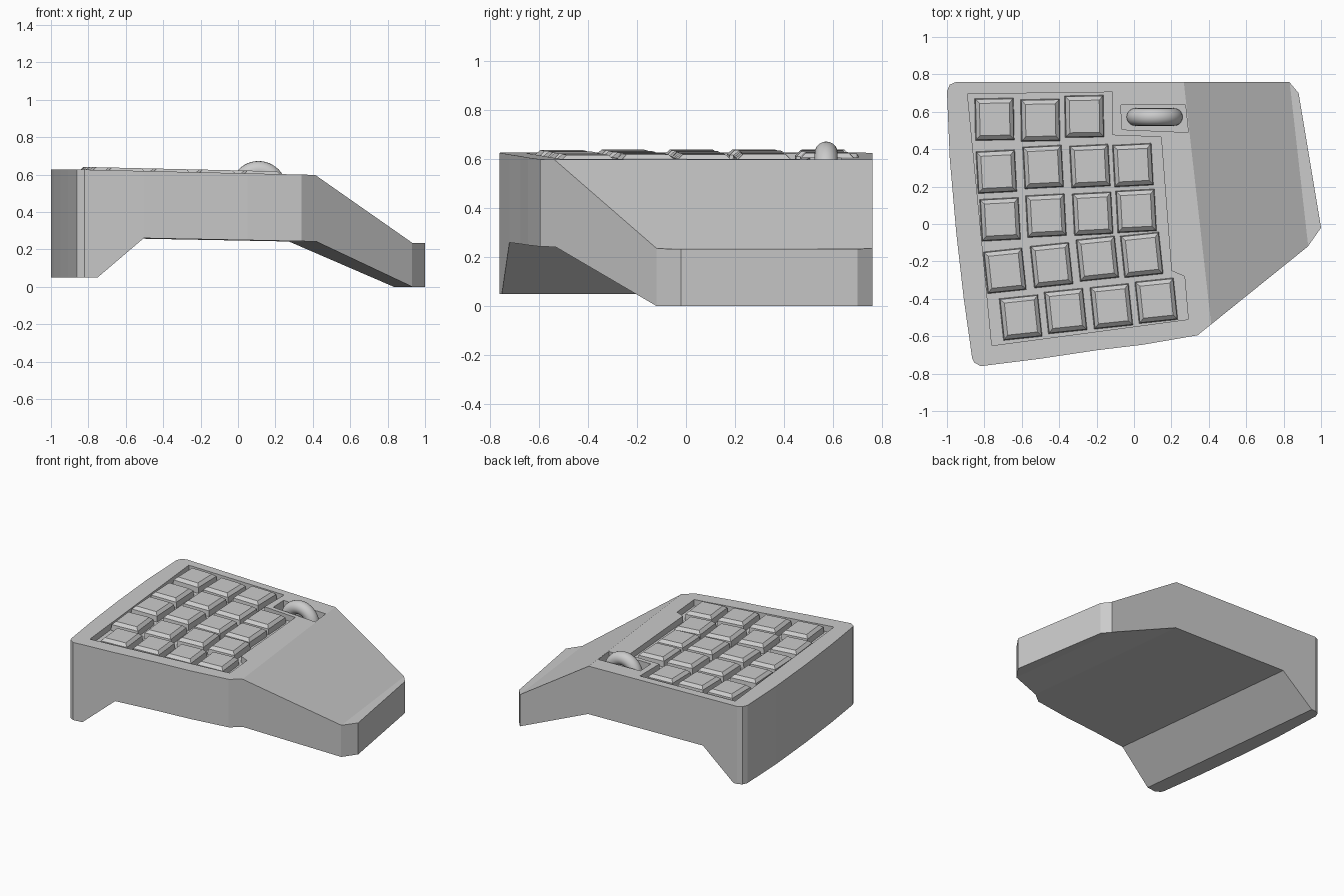
import bpy, bmesh, math

if "Cube" in bpy.data.objects:
    bpy.data.objects.remove(bpy.data.objects["Cube"])

SHEAR = -0.113                       # creases lean with the side walls


def surf(x):
    """Height of the slightly tilted top deck."""
    return 0.635 - 0.0225 * (x + 1.3)


def loft(name, lower, upper):
    """Closed solid between two matching loops."""
    bm = bmesh.new()
    a = [bm.verts.new(p) for p in lower]
    b = [bm.verts.new(p) for p in upper]
    n = len(a)
    bm.faces.new(a[::-1])
    bm.faces.new(b)
    for i in range(n):
        j = (i + 1) % n
        bm.faces.new((a[i], a[j], b[j], b[i]))
    bmesh.ops.recalc_face_normals(bm, faces=bm.faces[:])
    me = bpy.data.meshes.new(name)
    bm.to_mesh(me)
    bm.free()
    ob = bpy.data.objects.new(name, me)
    bpy.context.collection.objects.link(ob)
    return ob


def boolean(target, cutter, op):
    m = target.modifiers.new(op, 'BOOLEAN')
    m.operation, m.solver, m.object = op, 'EXACT', cutter
    cutter.hide_render = True
    bpy.context.view_layer.objects.active = target
    bpy.ops.object.modifier_apply(modifier=m.name)
    bpy.data.objects.remove(cutter)


# Case: side profile swept back to front, trimmed by the plan outline
profile = [(-1.3, 0.05), (-0.835, 0.05), (-0.585, 0.26), (0.358, 0.242),
           (0.918, 0.0), (1.3, 0.0), (1.3, 0.228), (0.918, 0.235),
           (0.352, surf(0.352)), (-1.3, surf(-1.3))]
case = loft("case", *[[(x + SHEAR * y, y, z) for x, z in profile]
                      for y in (-1.0, 1.0)])
outline = [(-0.95, 0.76), (-0.985, 0.745), (-1.0, 0.71), (-0.985, 0.35),
           (-0.95, -0.05), (-0.91, -0.4), (-0.865, -0.72), (-0.855, -0.74),
           (-0.82, -0.76), (-0.5, -0.72), (-0.2, -0.675), (0.05, -0.645),
           (0.34, -0.595), (0.93, -0.12), (1.0, -0.02), (0.88, 0.70),
           (0.83, 0.76)]
boolean(case, loft("plan_trim", *[[(x, y, z) for x, y in outline]
                                  for z in (-0.5, 1.5)]), 'INTERSECT')

# Recesses for the key field and the scroll wheel
key_field = [(-0.89, 0.695), (-0.115, 0.705), (-0.115, 0.475), (0.145, 0.465),
             (0.20, -0.25), (0.27, -0.28), (0.29, -0.51), (-0.76, -0.65)]
wheel_slot = [(-0.07, 0.635), (0.275, 0.635), (0.29, 0.49), (-0.065, 0.505)]
for pts, depth in ((key_field, 0.045), (wheel_slot, 0.08)):
    boolean(case, loft("recess", [(x, y, surf(x) - depth) for x, y in pts],
                       [(x, y, 0.9) for x, y in pts]), 'DIFFERENCE')


# Keycaps: straight skirt with a bevelled top
def keycap(name, x, y, angle):
    bm = bmesh.new()
    rings = []
    for w, d, z in ((0.105, 0.113, -0.055), (0.10, 0.108, -0.004),
                    (0.08, 0.086, 0.016)):
        rings.append([bm.verts.new((sx * w, sy * d, z))
                      for sx, sy in ((-1, -1), (1, -1), (1, 1), (-1, 1))])
    bm.faces.new(rings[0][::-1])
    bm.faces.new(rings[-1])
    for lo, hi in zip(rings, rings[1:]):
        for i in range(4):
            j = (i + 1) % 4
            bm.faces.new((lo[i], lo[j], hi[j], hi[i]))
    me = bpy.data.meshes.new(name)
    bm.to_mesh(me)
    bm.free()
    ob = bpy.data.objects.new(name, me)
    ob.location = (x, y, surf(x))
    ob.rotation_euler = (0, 0.0225, math.radians(angle))
    bpy.context.collection.objects.link(ob)


rows = [(1, [(-0.745, 0.56), (-0.50, 0.555), (-0.265, 0.575)]),
        (3, [(-0.735, 0.28), (-0.485, 0.305), (-0.235, 0.31), (-0.005, 0.315)]),
        (3, [(-0.715, 0.025), (-0.47, 0.045), (-0.22, 0.055), (0.012, 0.07)]),
        (6, [(-0.69, -0.25), (-0.44, -0.22), (-0.195, -0.185), (0.042, -0.165)]),
        (6, [(-0.605, -0.50), (-0.365, -0.465), (-0.12, -0.44), (0.12, -0.41)])]
for r, (angle, spots) in enumerate(rows):
    for c, (x, y) in enumerate(spots):
        keycap(f"key_row{r + 1}_col{c + 1}", x, y, angle)

# Scroll wheel: upright ring half sunk in its slot
bpy.ops.mesh.primitive_torus_add(major_radius=0.103, minor_radius=0.047,
                                 major_segments=48, minor_segments=20,
                                 location=(0.11, 0.572, 0.522),
                                 rotation=(math.pi / 2, 0, 0))
bpy.context.object.name = "scroll_wheel"
bpy.ops.object.shade_smooth()
